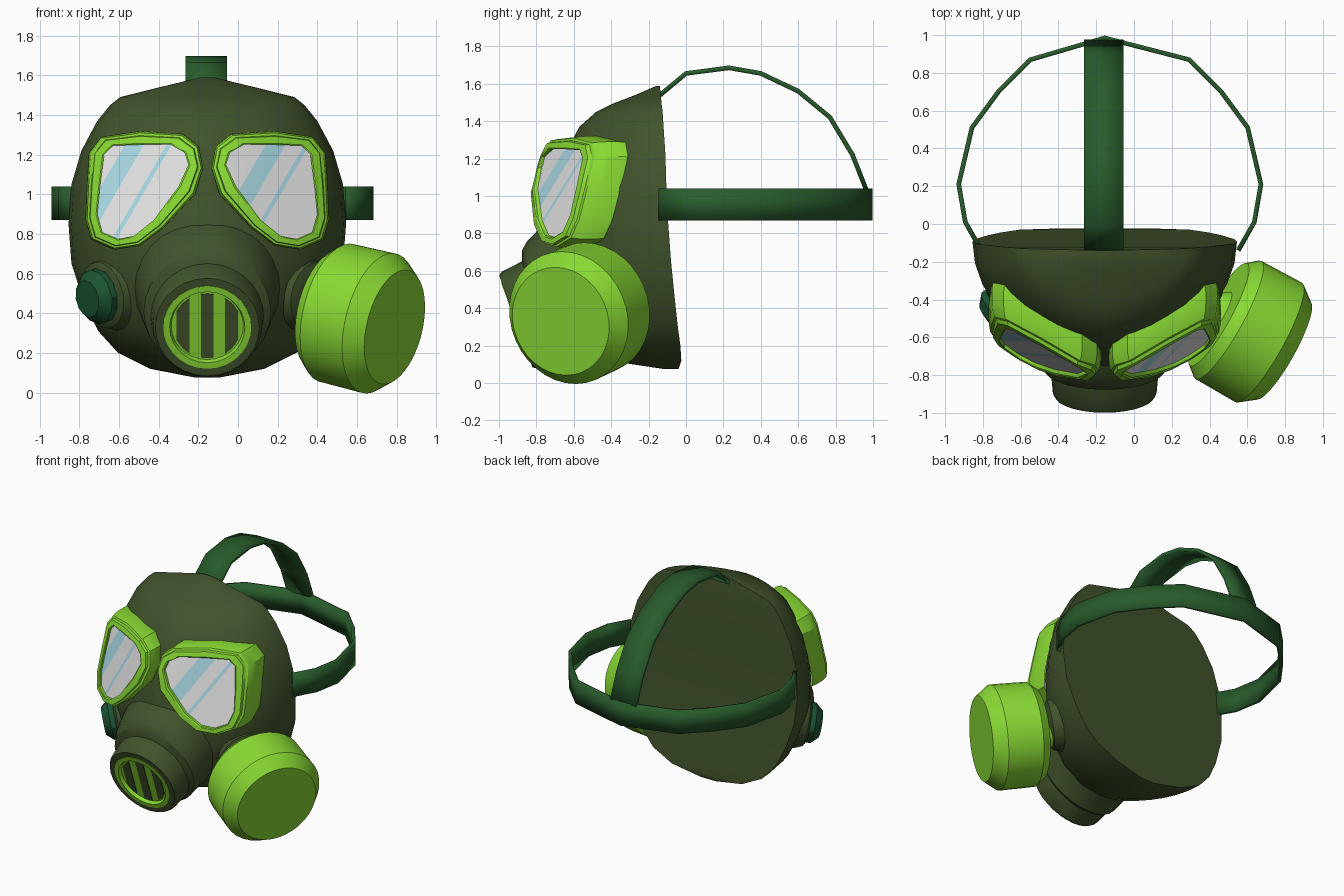
import bpy, bmesh, math
from mathutils import Vector

if "Cube" in bpy.data.objects:
    bpy.data.objects.remove(bpy.data.objects["Cube"])

CX = -0.155  # mask centre line


def material(name, rgb):
    m = bpy.data.materials.new(name)
    m.use_nodes = True
    m.diffuse_color = (*rgb, 1)
    m.node_tree.nodes["Principled BSDF"].inputs["Base Color"].default_value = (*rgb, 1)
    return m


OLIVE = material("olive rubber", (0.053, 0.086, 0.025))
LIME = material("lime plastic", (0.25, 0.7, 0.034))
STRAP = material("green strap", (0.022, 0.107, 0.025))
TEAL = material("dark teal cap", (0.011, 0.088, 0.033))
GLASS = material("pale glass", (0.82, 0.82, 0.82))
GLINT = material("blue glint", (0.43, 0.74, 0.83))


def finish(name, bm, mats, angle=30):
    bmesh.ops.recalc_face_normals(bm, faces=bm.faces)
    me = bpy.data.meshes.new(name)
    bm.to_mesh(me)
    bm.free()
    for m in mats:
        me.materials.append(m)
    ob = bpy.data.objects.new(name, me)
    bpy.context.collection.objects.link(ob)
    bpy.ops.object.select_all(action='DESELECT')
    ob.select_set(True)
    bpy.context.view_layer.objects.active = ob
    bpy.ops.object.shade_smooth_by_angle(angle=math.radians(angle))
    return ob


def loft(bm, loops, caps=(True, True)):
    rings = [[bm.verts.new(p) for p in loop] for loop in loops]
    n = len(rings[0])
    for a, b in zip(rings, rings[1:]):
        for i in range(n):
            j = (i + 1) % n
            bm.faces.new((a[i], a[j], b[j], b[i]))
    if caps[0]:
        bm.faces.new(rings[0])
    if caps[1]:
        bm.faces.new(rings[-1])


def frame(axis):
    a = Vector(axis).normalized()
    side = a.cross(Vector((0, 0, 1))).normalized()
    return a, side, side.cross(a)


def lathe(name, centre, axis, profile, mat, seg=28):
    """profile: (distance along axis, radius, upward shift of the ring)"""
    a, side, up = frame(axis)
    loops = []
    for t, r, shift in profile:
        c = Vector(centre) + a * t + up * shift
        loops.append([c + (side * math.cos(k) + up * math.sin(k)) * r
                      for k in (2 * math.pi * i / seg for i in range(seg))])
    bm = bmesh.new()
    loft(bm, loops)
    return finish(name, bm, [mat])


# Face piece: slightly pointed half ovals (height, half width, back y, front y)
SLICES = [(0.075, 0.06, -0.04, -0.12), (0.12, 0.29, -0.025, -0.42), (0.2, 0.45, -0.03, -0.6),
          (0.31, 0.55, -0.045, -0.7), (0.45, 0.62, -0.06, -0.75), (0.65, 0.685, -0.08, -0.77),
          (0.85, 0.7, -0.095, -0.75), (1.05, 0.685, -0.105, -0.7), (1.22, 0.635, -0.11, -0.65),
          (1.37, 0.555, -0.12, -0.57), (1.45, 0.49, -0.125, -0.48), (1.49, 0.44, -0.13, -0.4),
          (1.54, 0.24, -0.135, -0.27), (1.588, 0.04, -0.14, -0.16)]


def half_oval(w, yb, yf, z):
    pts = []
    for i in range(19):
        c, s = math.cos(math.pi * i / 18), math.sin(math.pi * i / 18)
        pts.append((CX + w * math.copysign(abs(c) ** 1.25, c), yb + (yf - yb) * s, z))
    return pts


bm = bmesh.new()
loft(bm, [half_oval(w, yb, yf, z) for z, w, yb, yf in SLICES])
finish("face_piece", bm, [OLIVE], 40)

# Snout with stepped rings, grille disc and slots
SNOUT, DOWN = (CX, -0.91, 0.33), (0, -0.94, -0.34)
lathe("snout", SNOUT, DOWN,
      [(-0.5, 0.38, 0.08), (-0.38, 0.37, 0.075), (-0.27, 0.35, 0.065), (-0.2, 0.335, 0.045),
       (-0.16, 0.32, 0.025), (-0.14, 0.285, 0.005), (-0.02, 0.275, 0), (0, 0.262, 0),
       (0, 0.222, 0), (-0.04, 0.215, 0)], OLIVE)
lathe("grille", SNOUT, DOWN,
      [(-0.05, 0.222, 0), (0.004, 0.222, 0), (0.004, 0.19, 0), (-0.02, 0.182, 0)], LIME)
a, side, up = frame(DOWN)
bm = bmesh.new()
for lo, hi in ((-0.155, -0.09), (-0.032, 0.032), (0.09, 0.155)):
    xs = [lo + (hi - lo) * k / 4 for k in range(5)]
    edge = [(x, math.sqrt(0.172 ** 2 - x * x)) for x in xs]
    outline = edge + [(x, -h) for x, h in reversed(edge)]
    loft(bm, [[Vector(SNOUT) + a * t + side * x + up * h for x, h in outline]
              for t in (-0.021, -0.015)])
finish("grille_slots", bm, [OLIVE])

# Goggles: matching lens and frame outlines (distance from centre line, height)
LENS = [(0.095, 1.15), (0.115, 1.21), (0.185, 1.25), (0.34, 1.25), (0.475, 1.245), (0.52, 1.2),
        (0.54, 1.05), (0.555, 0.9), (0.53, 0.81), (0.45, 0.775), (0.37, 0.79), (0.27, 0.87),
        (0.145, 1.04)]
RIM = [(0.02, 1.13), (0.04, 1.24), (0.12, 1.305), (0.34, 1.32), (0.535, 1.29), (0.597, 1.21),
       (0.608, 1.05), (0.615, 0.87), (0.585, 0.77), (0.47, 0.72), (0.34, 0.74), (0.22, 0.83),
       (0.06, 1.0)]
STEPS = [(0, 0.02), (0, -0.02), (0.1, -0.025), (0.6, -0.02), (0.66, 0),
         (0.85, 0.005), (0.97, 0.04), (1, 0.08), (1, 0.14), (0.93, 0.18)]


def goggle_loop(s, t, depth):
    pts = []
    for (lx, lz), (rx, rz) in zip(LENS, RIM):
        x, z = lx + (rx - lx) * t, lz + (rz - lz) * t
        y = -0.79 + 0.57 * (x - 0.095) + 0.28 * (z - 1.15) + 0.5 * max(0, 0.13 - x)
        pts.append((CX + s * x, y + depth, z))
    return pts


def goggle(label, s, stripes):
    bm = bmesh.new()
    loft(bm, [goggle_loop(s, t, d) for t, d in STEPS], (False, False))
    finish(label + "_goggle_frame", bm, [LIME])
    # lens cut along slanted lines, glints coloured between them
    bm = bmesh.new()
    bm.faces.new([bm.verts.new(p) for p in goggle_loop(s, 0, 0)])
    for pair in stripes:
        for u in pair:
            bmesh.ops.bisect_plane(bm, geom=bm.verts[:] + bm.edges[:] + bm.faces[:],
                                   plane_co=(u, 0, 1.25), plane_no=(1, 0, -0.58))
    for f in bm.faces:
        c = f.calc_center_median()
        u = c.x - 0.58 * (c.z - 1.25)
        f.material_index = int(any(lo < u < hi for lo, hi in stripes))
    finish(label + "_lens", bm, [GLASS, GLINT])


goggle("left", 1, [(0.14, 0.24), (0.335, 0.36)])
goggle("right", -1, [(-0.57, -0.475), (-0.36, -0.335)])

# Cheek mounts on both sides, cap on the right, filter on the left
for label, s in (("left", 1), ("right", -1)):
    base, out = (CX + s * 0.45, -0.385, 0.51), (s * 0.78, -0.6, -0.19)
    lathe(label + "_cheek_mount", base, out,
          [(-0.15, 0.23, 0), (0.05, 0.19, 0), (0.1, 0.17, 0), (0.12, 0.13, 0)], OLIVE, 20)
lathe("right_cap", base, out,
      [(0.08, 0.14, 0), (0.15, 0.14, 0), (0.2, 0.095, 0)], TEAL, 12)

FILTER, OUT = (0.79, -0.67, 0.33), (0.86, -0.48, -0.21)
lathe("filter_neck", FILTER, OUT, [(-0.58, 0.1, 0), (-0.46, 0.1, 0), (-0.36, 0.16, 0)], LIME, 20)
lathe("filter_canister", FILTER, OUT,
      [(-0.4, 0.31, 0), (-0.34, 0.358, 0), (-0.09, 0.362, 0), (0, 0.295, 0)], LIME, 36)


# Straps: swept strips with thickness
def strap(name, path, sweep):
    bm = bmesh.new()
    rows = [[bm.verts.new(Vector(p) + Vector(sweep) * k) for k in (-0.5, 0.5)] for p in path]
    for p, q in zip(rows, rows[1:]):
        bm.faces.new((p[0], p[1], q[1], q[0]))
    ob = finish(name, bm, [STRAP], 15)
    mod = ob.modifiers.new("thickness", 'SOLIDIFY')
    mod.thickness = 0.025
    mod.offset = 0


HALF = [(0.68, -0.14), (0.765, 0.01), (0.8, 0.21), (0.73, 0.51), (0.59, 0.7), (0.42, 0.87)]
SX = -0.128
ring = [(SX - x, y, 0.955) for x, y in HALF] + [(CX, 0.985, 0.955)]
ring += [(SX + x, y, 0.955) for x, y in reversed(HALF)]
strap("head_strap", ring, (0, 0, 0.17))
ARC = [(-0.15, 1.53), (0, 1.655), (0.23, 1.685), (0.4, 1.655), (0.6, 1.56), (0.77, 1.42),
       (0.89, 1.22), (0.965, 1.03)]
strap("crown_strap", [(CX - 0.005, y, z) for y, z in ARC], (0.21, 0, 0))
